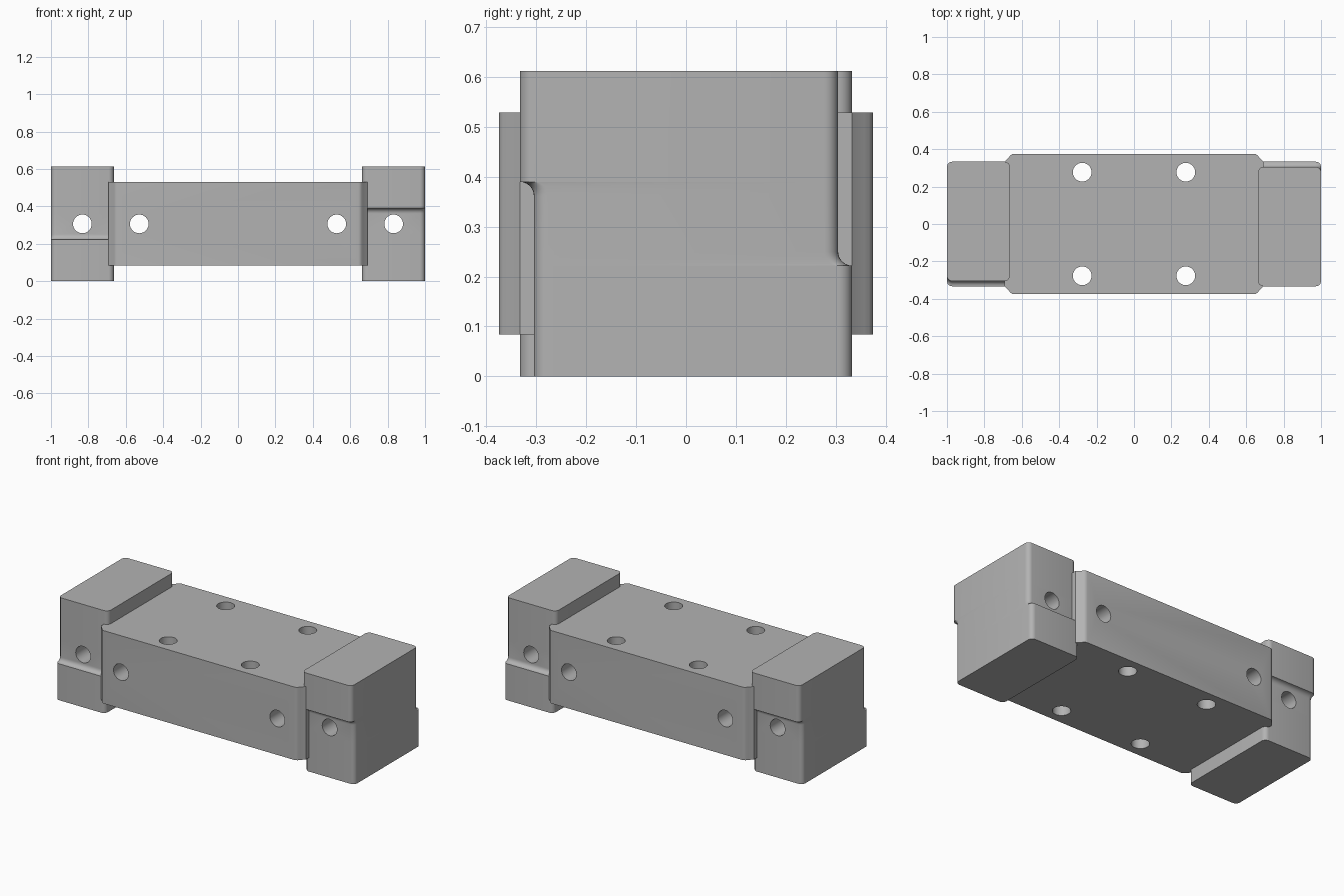
import bpy
import bmesh
from math import sin, cos, pi, radians
from mathutils import Matrix

if "Cube" in bpy.data.objects:
    bpy.data.objects.remove(bpy.data.objects["Cube"], do_unlink=True)

HEIGHT = 0.612
STEP = 0.028       # depth of the side recesses and radius of their fillets
ROUND = 0.028      # corner radius of the end blocks
HALF_Y = 0.333
ARC = 6

metal = bpy.data.materials.new("plain grey")
grey = (0.45, 0.45, 0.45, 1)
metal.diffuse_color = grey
metal.use_nodes = True
metal.node_tree.nodes["Principled BSDF"].inputs["Base Color"].default_value = grey


def make(name, bm):
    bmesh.ops.recalc_face_normals(bm, faces=bm.faces)
    mesh = bpy.data.meshes.new(name)
    bm.to_mesh(mesh)
    bm.free()
    ob = bpy.data.objects.new(name, mesh)
    bpy.context.collection.objects.link(ob)
    mesh.materials.append(metal)
    return ob


def loft(name, rings):
    """Skin a stack of closed rings that share one vertex count."""
    bm = bmesh.new()
    loops = [[bm.verts.new(p) for p in ring] for ring in rings]
    for a, b in zip(loops, loops[1:]):
        for i in range(len(a)):
            j = (i + 1) % len(a)
            bm.faces.new((a[i], a[j], b[j], b[i]))
    bm.faces.new(loops[0][::-1])
    bm.faces.new(loops[-1])
    return make(name, bm)


def rounded_ring(x0, x1, y0, y1, z):
    ring = []
    corners = [(x1, y1, -1, -1), (x0, y1, 1, -1), (x0, y0, 1, 1), (x1, y0, -1, 1)]
    for k, (x, y, sx, sy) in enumerate(corners):
        for i in range(ARC + 1):
            a = (k + i / ARC) * pi / 2
            ring.append((x + sx * ROUND + ROUND * cos(a),
                         y + sy * ROUND + ROUND * sin(a), z))
    return ring


def end_block(name, turn):
    """Block with a recess low on one side and high on the other."""
    low, high = 0.222, HEIGHT - 0.222
    levels = [(0, STEP, 0)]
    for i in range(ARC + 1):      # fillet above the ledge
        a = (1 - i / ARC) * pi / 2
        levels.append((low + STEP * (1 - sin(a)), STEP, STEP * cos(a)))
    for i in range(ARC + 1):      # fillet under the overhang
        a = i / ARC * pi / 2
        levels.append((high - STEP * (1 - sin(a)), STEP * cos(a), STEP))
    levels.append((HEIGHT, 0, STEP))
    rings = [rounded_ring(0.664, 1, -HALF_Y + f, HALF_Y - b, z) for z, f, b in levels]
    ob = loft(name, rings)
    ob.data.transform(Matrix.Rotation(turn, 4, "Z"))
    return ob


def drill(ob, spots, axis):
    """Cut round through holes and bake the result."""
    bm = bmesh.new()
    for spot in spots:
        m = Matrix.Translation(spot)
        if axis == "Y":
            m = m @ Matrix.Rotation(pi / 2, 4, "X")
        bmesh.ops.create_cone(bm, cap_ends=True, segments=32, radius1=0.05,
                              radius2=0.05, depth=1.2, matrix=m)
    cutter = make("hole_cutter", bm)
    cutter.hide_render = True
    mod = ob.modifiers.new("holes", "BOOLEAN")
    mod.operation = "DIFFERENCE"
    mod.solver = "EXACT"
    mod.object = cutter
    graph = bpy.context.evaluated_depsgraph_get()
    mesh = bpy.data.meshes.new_from_object(ob.evaluated_get(graph))
    ob.modifiers.clear()
    ob.data = mesh
    bpy.data.objects.remove(cutter, do_unlink=True)


# Central body: slab whose vertical corners slope into the end blocks
quarter = [(0.692, 0.333), (0.668, 0.357), (0.661, 0.367), (0.652, 0.373), (0.642, 0.375)]
outline = quarter + [(-x, y) for x, y in quarter[::-1]]
outline += [(-x, -y) for x, y in outline]
# Necks reach in below the recessed sides of the blocks
outline = [(0.692, 0.29)] + outline[:10] + [(-0.692, 0.29), (-0.692, -0.29)] \
    + outline[10:] + [(0.692, -0.29)]
body = loft("central_body", [[(x, y, z) for x, y in outline] for z in (0.084, 0.529)])
drill(body, [(x, y, 0.306) for x in (-0.277, 0.277) for y in (-0.277, 0.277)], "Z")
drill(body, [(x, 0, 0.306) for x in (-0.528, 0.528)], "Y")

# End blocks, one the half-turn copy of the other
left_block = end_block("left_end_block", 0)
right_block = end_block("right_end_block", pi)
drill(left_block, [(0.832, 0, 0.306)], "Y")
drill(right_block, [(-0.832, 0, 0.306)], "Y")

bpy.ops.object.select_all(action="DESELECT")
for ob in (body, left_block, right_block):
    ob.select_set(True)
bpy.context.view_layer.objects.active = body
bpy.ops.object.shade_smooth_by_angle(angle=radians(35))
